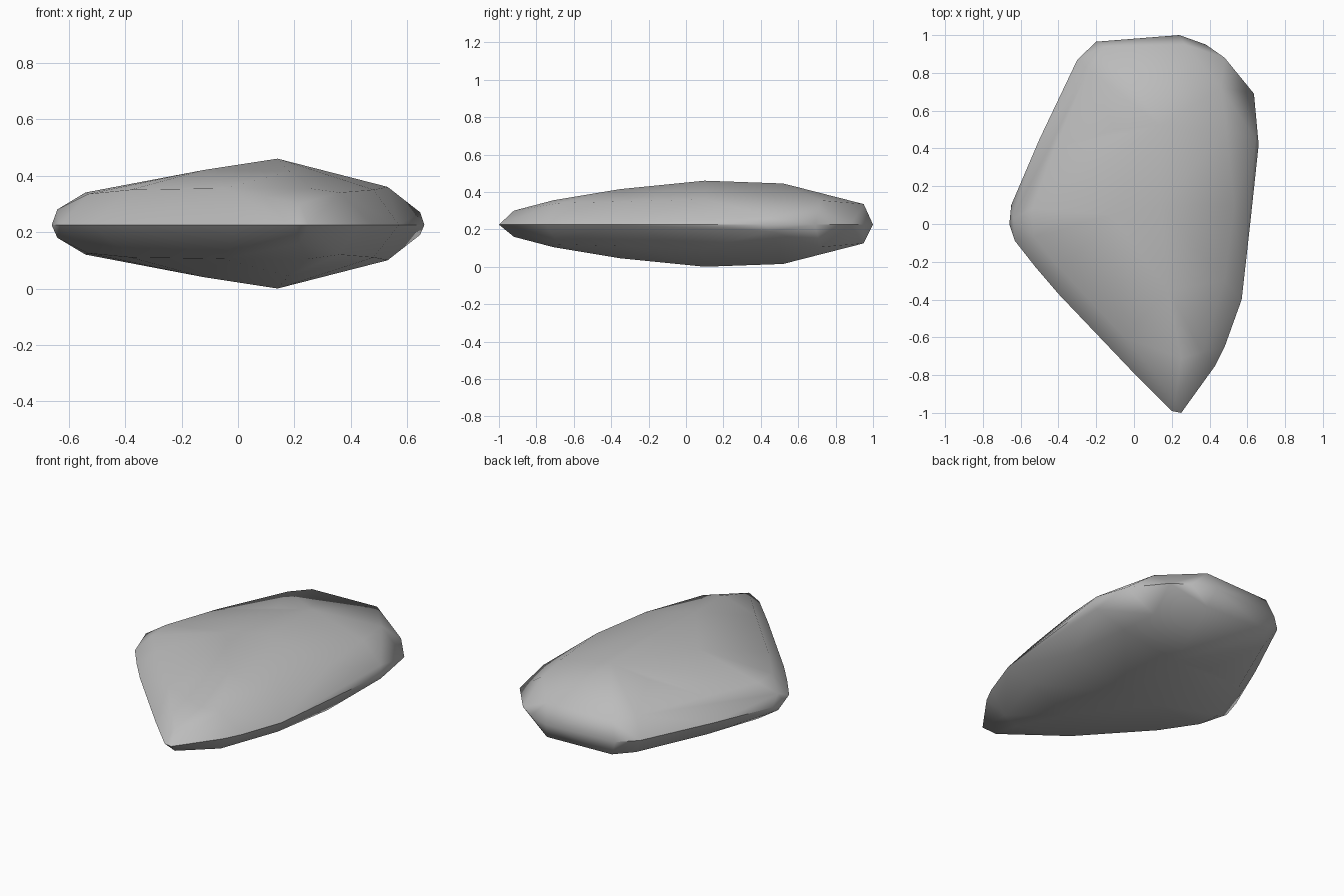
import bpy
import bmesh
import math

if "Cube" in bpy.data.objects:
    bpy.data.objects.remove(bpy.data.objects["Cube"], do_unlink=True)

MID = 0.23  # height of the rim

# Outline of the rim, counter-clockwise from the pointed front
rim = [(.2, -.99), (.25, -1), (.43, -.75), (.48, -.65), (.57, -.4), (.615, 0),
       (.66, .42), (.635, .69), (.48, .88), (.38, .95), (.24, 1), (-.2, .965),
       (-.3, .87), (-.5, .45), (-.65, .1), (-.66, 0), (-.63, -.09),
       (-.52, -.23), (-.4, -.37), (0, -.79)]

# Shoulder and crown points: x, y, distance from the rim plane
shoulder = [(.22, -.92, .07), (.25, -.71, .125), (.36, -.68, .11),
            (.48, -.3, .12), (.53, .1, .13), (.49, .5, .135), (.46, .72, .125),
            (.645, .45, .04), (.27, .95, .105), (-.16, .94, .1),
            (-.24, .82, .11), (-.42, .4, .115), (-.54, .08, .11),
            (-.53, -.07, .105), (-.64, .03, .05), (-.38, -.25, .12),
            (-.05, -.6, .125)]
crown = [(.18, -.35, .185), (.14, .1, .23), (.14, .52, .215),
         (-.12, .05, .19), (-.1, .5, .17)]

# Stone body: hull around the rim and both mirrored domes
bm = bmesh.new()
for x, y in rim:
    bm.verts.new((x, y, MID - .005))
for x, y, h in shoulder + crown:
    for side in (1, -1):
        bm.verts.new((x, y, MID + side * h))
bmesh.ops.convex_hull(bm, input=bm.verts[:])
bmesh.ops.delete(bm, geom=[v for v in bm.verts if not v.link_faces], context='VERTS')
bmesh.ops.recalc_face_normals(bm, faces=bm.faces[:])
mesh = bpy.data.meshes.new("stone")
bm.to_mesh(mesh)
bm.free()

stone = bpy.data.objects.new("stone", mesh)
bpy.context.collection.objects.link(stone)

# Plain grey stone
grey = bpy.data.materials.new("stone grey")
grey.use_nodes = True
colour = (.5, .5, .5, 1)
grey.diffuse_color = colour
grey.node_tree.nodes["Principled BSDF"].inputs["Base Color"].default_value = colour
mesh.materials.append(grey)

# Smooth faces with a crisp rim
bpy.ops.object.select_all(action='DESELECT')
stone.select_set(True)
bpy.context.view_layer.objects.active = stone
bpy.ops.object.shade_smooth_by_angle(angle=math.radians(45))
